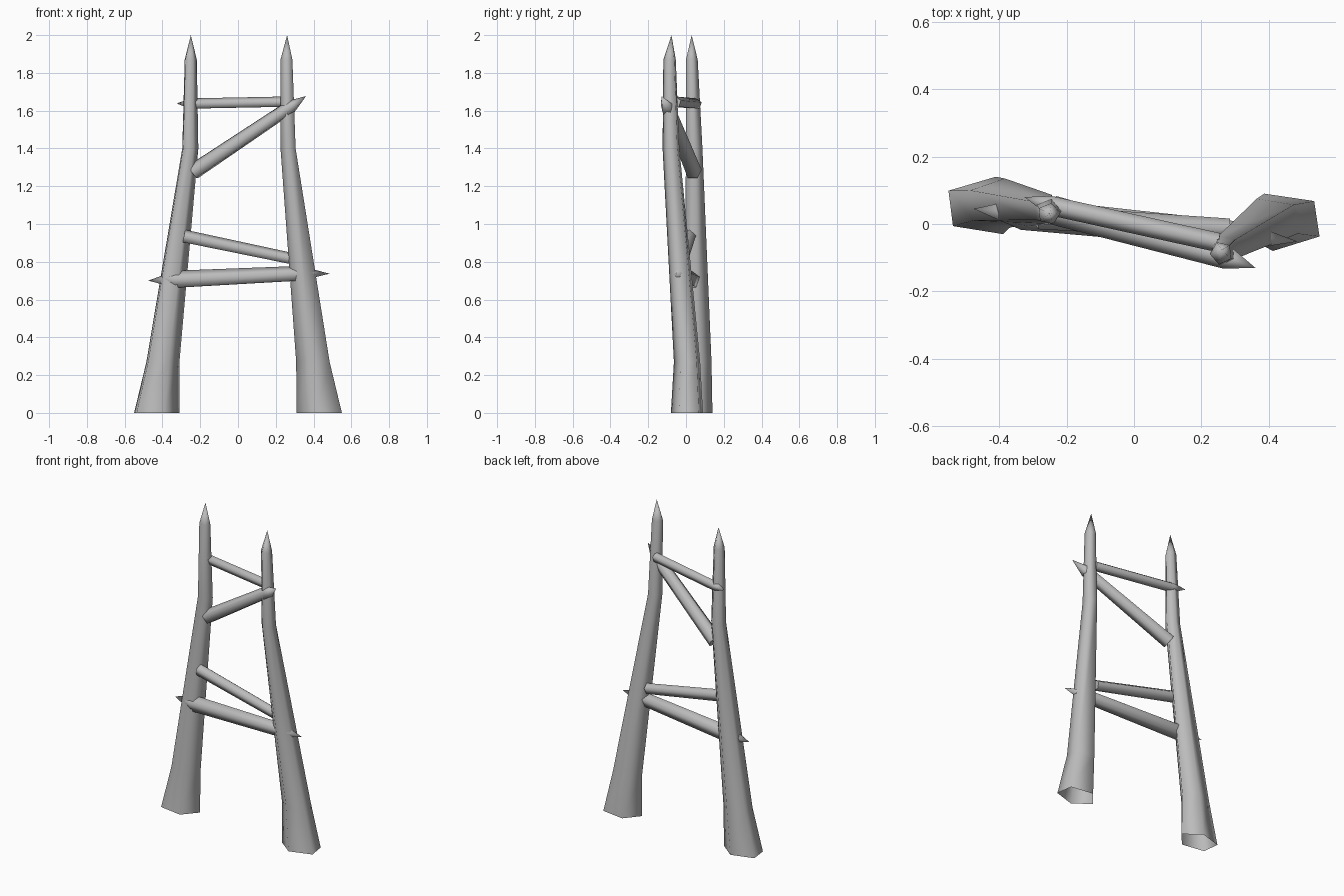
import bpy, bmesh, math
from mathutils import Vector

cube = bpy.data.objects.get("Cube")
if cube:
    bpy.data.objects.remove(cube, do_unlink=True)

wood = bpy.data.materials.new("grey_wood")
wood.use_nodes = True
grey = (0.5, 0.5, 0.5, 1)
wood.diffuse_color = grey
wood.node_tree.nodes["Principled BSDF"].inputs["Base Color"].default_value = grey


def pentagon(phase):
    angles = [math.radians(phase + 72 * i) for i in range(5)]
    return [(math.cos(a), math.sin(a)) for a in angles]


def loft(name, rings, start_tip=None, end_tip=None, open_start=False):
    """Skin a run of five-sided rings, closing each end with a tip or a cap."""
    bm = bmesh.new()
    loops = [[bm.verts.new(p) for p in ring] for ring in rings]
    for a, b in zip(loops, loops[1:]):
        for i in range(5):
            j = (i + 1) % 5
            bm.faces.new((a[i], a[j], b[j], b[i]))
    for loop, tip, is_open in ((loops[0], start_tip, open_start), (loops[-1], end_tip, False)):
        if tip:
            point = bm.verts.new(tip)
            for i in range(5):
                bm.faces.new((loop[i], loop[(i + 1) % 5], point))
        elif not is_open:
            bm.faces.new(loop)
    bmesh.ops.recalc_face_normals(bm, faces=bm.faces)
    for f in bm.faces:
        f.smooth = len(f.verts) < 5
    mesh = bpy.data.meshes.new(name)
    bm.to_mesh(mesh)
    bm.free()
    mesh.materials.append(wood)
    obj = bpy.data.objects.new(name, mesh)
    bpy.context.collection.objects.link(obj)


def post(name, phase, sections, tip):
    """Each section is a height with its x and y limits."""
    unit = pentagon(phase)
    xs, ys = zip(*unit)

    def fit(v, values, low, high):
        return low + (v - min(values)) / (max(values) - min(values)) * (high - low)

    rings = [[(fit(x, xs, x0, x1), fit(y, ys, y0, y1), z) for x, y in unit]
             for z, x0, x1, y0, y1 in sections]
    loft(name, rings, end_tip=tip, open_start=True)


def beam(name, start, end, r0, r1, start_tip=None, end_tip=None, phase=18):
    """Straight pole between two points, optionally sharpened."""
    a, b = Vector(start), Vector(end)
    axis = (b - a).normalized()
    side = axis.cross(Vector((0, 0, 1))).normalized()
    up = side.cross(axis)
    rings = [[c + (side * u + up * v) * r for u, v in pentagon(phase)]
             for c, r in ((a, r0), (b, r1))]
    loft(name, rings, start_tip, end_tip)


# Flared posts with sharpened tops
post("right_post", 5, [
    (0, -0.55, -0.31, -0.03, 0.14),
    (0.27, -0.485, -0.31, -0.01, 0.135),
    (1.4, -0.295, -0.21, 0.0, 0.087),
    (1.87, -0.282, -0.218, 0.0, 0.062)], (-0.25, 0.03, 2))
post("left_post", 186, [
    (0, 0.31, 0.55, -0.08, 0.09),
    (0.27, 0.308, 0.485, -0.064, 0.075),
    (1.4, 0.225, 0.305, -0.124, -0.035),
    (1.87, 0.225, 0.288, -0.12, -0.054)], (0.26, -0.077, 2))

# Upper pair of cross poles
beam("top_rail", (-0.25, 0.055, 1.635), (0.25, -0.055, 1.645), 0.03, 0.03,
     start_tip=(-0.325, 0.08, 1.638))
beam("upper_brace", (-0.235, 0.04, 1.275), (0.28, -0.1, 1.62), 0.045, 0.037,
     end_tip=(0.36, -0.13, 1.677))

# Lower pair of cross poles
beam("lower_brace", (-0.285, 0.02, 0.933), (0.28, -0.015, 0.815), 0.037, 0.033)
beam("lower_rail", (-0.33, 0.03, 0.703), (0.33, -0.036, 0.735), 0.05, 0.043,
     start_tip=(-0.475, 0.045, 0.7), end_tip=(0.485, -0.052, 0.737))
